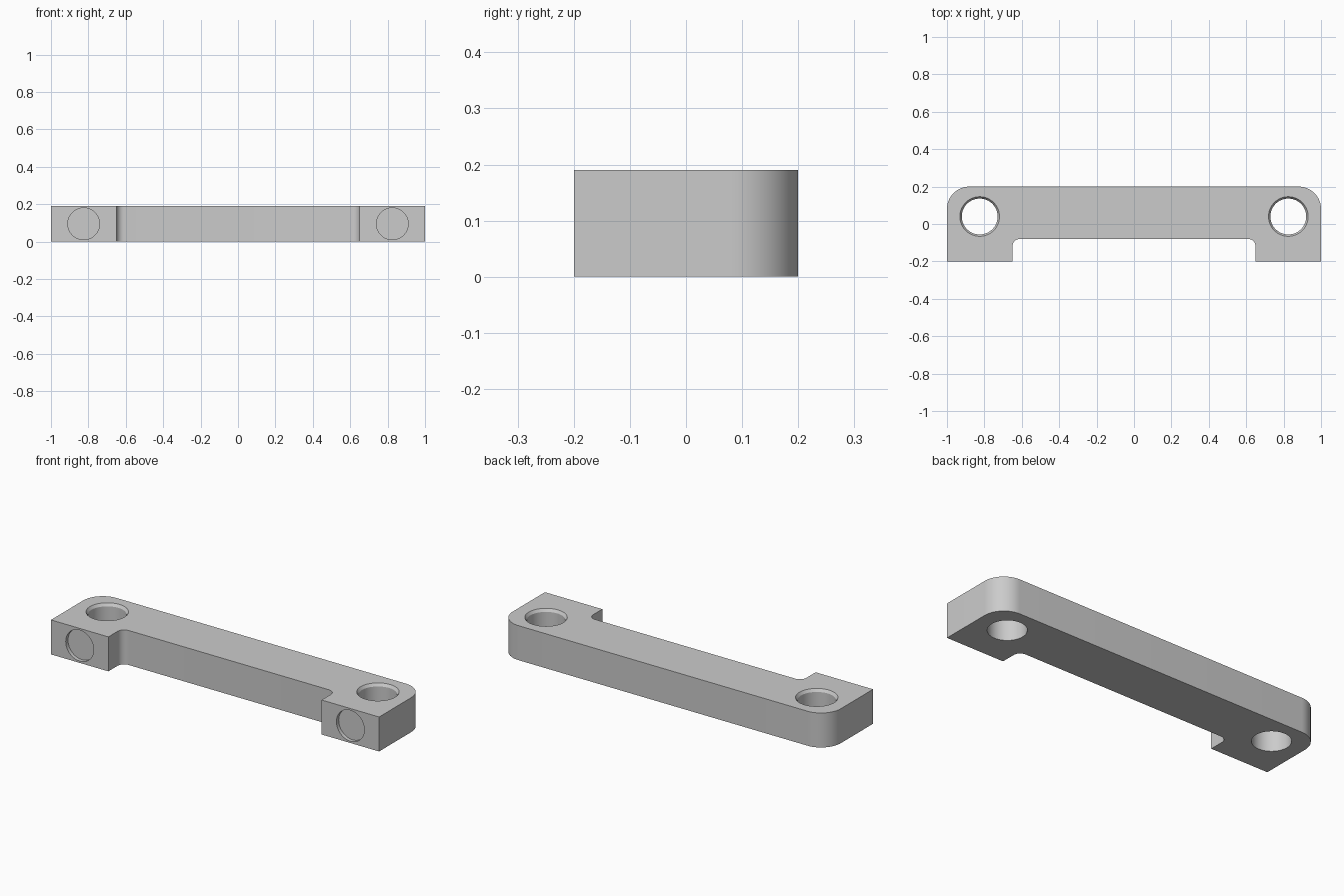
import bpy, bmesh
from math import pi, sin, cos, radians
from mathutils import Matrix

cube = bpy.data.objects.get("Cube")
if cube:
    bpy.data.objects.remove(cube, do_unlink=True)

HEIGHT, HALF_DEPTH = 0.19, 0.2
HOLE_X, HOLE_Y = 0.825, 0.04
SEGMENTS = 64

grey = bpy.data.materials.new("light grey")
grey.use_nodes = True
colour = (0.6, 0.6, 0.6, 1)
grey.diffuse_color = colour
grey.node_tree.nodes["Principled BSDF"].inputs["Base Color"].default_value = colour


def make_object(name, bm):
    bmesh.ops.recalc_face_normals(bm, faces=bm.faces)
    mesh = bpy.data.meshes.new(name)
    bm.to_mesh(mesh)
    bm.free()
    mesh.materials.append(grey)
    obj = bpy.data.objects.new(name, mesh)
    bpy.context.collection.objects.link(obj)
    return obj


def arc(cx, cy, r, start, end, steps=16):
    angles = [radians(start + (end - start) * i / steps) for i in range(steps + 1)]
    return [(cx + r * cos(a), cy + r * sin(a)) for a in angles]


def lathe(name, rings, matrix):
    """Closed round solid from (radius, height) rings."""
    bm = bmesh.new()
    loops = [[bm.verts.new((r * cos(2 * pi * i / SEGMENTS), r * sin(2 * pi * i / SEGMENTS), z))
              for i in range(SEGMENTS)] for r, z in rings]
    for low, high in zip(loops, loops[1:]):
        for i in range(SEGMENTS):
            j = (i + 1) % SEGMENTS
            bm.faces.new((low[i], low[j], high[j], high[i]))
    bm.faces.new(loops[0])
    bm.faces.new(loops[-1])
    bm.transform(matrix)
    return make_object(name, bm)


# Bracket outline: right half, then its mirror image
half = [(0.65, -HALF_DEPTH), (1, -HALF_DEPTH)] + arc(0.88, 0.08, 0.12, 0, 90)
inner_fillet = arc(0.61, -0.12, 0.04, 90, 0, 10)
half = inner_fillet + half
outline = half + [(-x, y) for x, y in reversed(half)]

bm = bmesh.new()
base = bm.faces.new([bm.verts.new((x, y, 0)) for x, y in outline])
top = bmesh.ops.extrude_face_region(bm, geom=[base])["geom"]
bmesh.ops.translate(bm, vec=(0, 0, HEIGHT),
                    verts=[v for v in top if isinstance(v, bmesh.types.BMVert)])
bracket = make_object("handle_bracket", bm)

# Chamfered through holes and shallow round pockets in the feet
cutters = []
for side, name in ((-1, "right"), (1, "left")):
    cutters.append(lathe(name + "_hole_cutter",
                         [(0.096, -0.1), (0.096, HEIGHT - 0.015), (0.106, HEIGHT), (0.116, HEIGHT + 0.015)],
                         Matrix.Translation((side * HOLE_X, HOLE_Y, 0))))
    cutters.append(lathe(name + "_pocket_cutter", [(0.085, -0.02), (0.085, 0.1)],
                         Matrix.Translation((side * HOLE_X, -HALF_DEPTH, HEIGHT / 2))
                         @ Matrix.Rotation(pi / 2, 4, "X")))

for cutter in cutters:
    cutter.hide_render = True
    cut = bracket.modifiers.new(cutter.name, "BOOLEAN")
    cut.operation = "DIFFERENCE"
    cut.solver = "EXACT"
    cut.object = cutter

# Bake the cuts, remove the cutters and smooth the round walls
bpy.ops.object.select_all(action="DESELECT")
bracket.select_set(True)
bpy.context.view_layer.objects.active = bracket
bpy.ops.object.convert(target="MESH")
for cutter in cutters:
    bpy.data.objects.remove(cutter, do_unlink=True)
bpy.ops.object.shade_smooth_by_angle(angle=radians(25))
